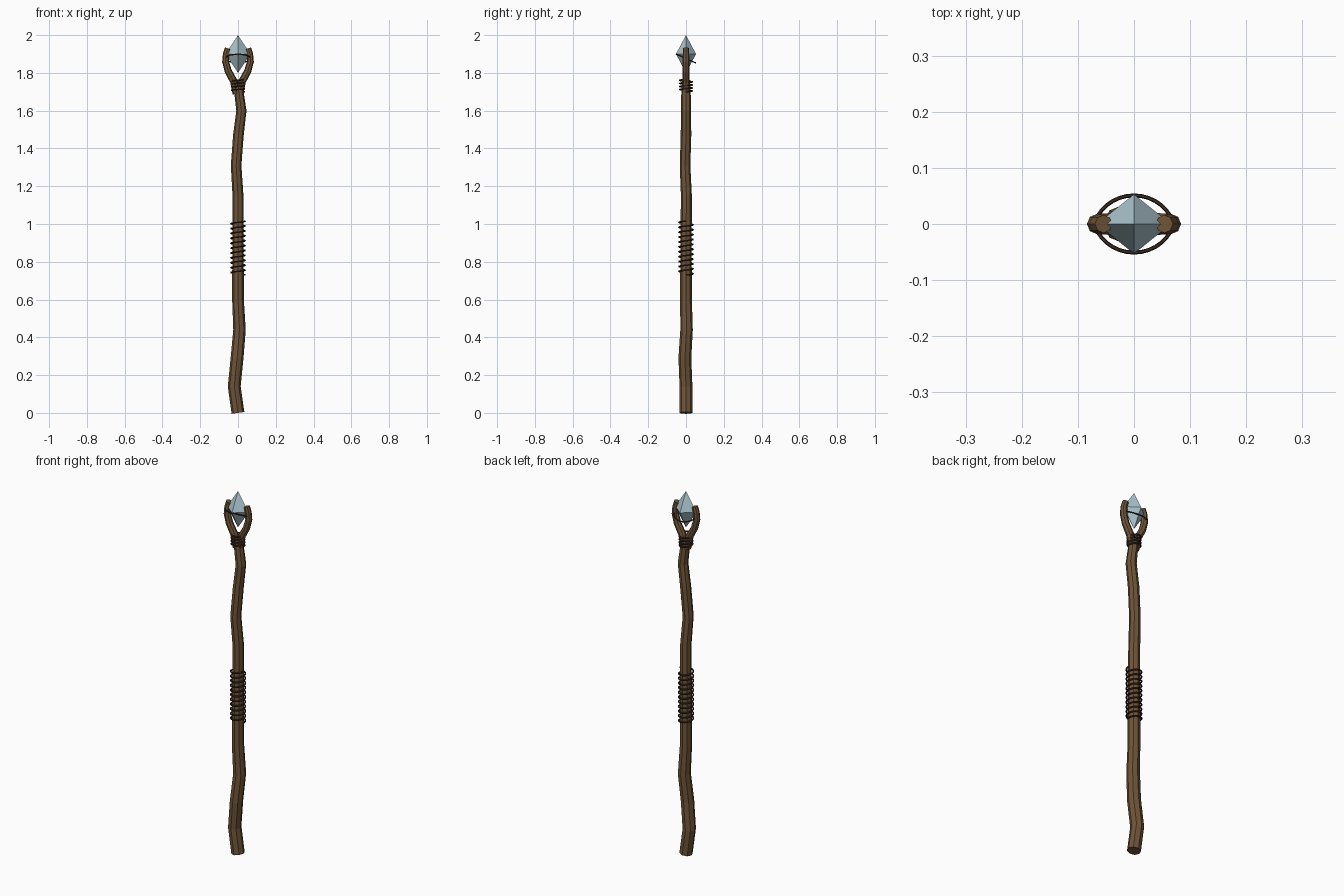
import bpy, bmesh, math
from mathutils import Vector

if "Cube" in bpy.data.objects:
    bpy.data.objects.remove(bpy.data.objects["Cube"])


def material(name, rgb):
    m = bpy.data.materials.new(name)
    m.diffuse_color = (*rgb, 1)
    m.use_nodes = True
    m.node_tree.nodes["Principled BSDF"].inputs["Base Color"].default_value = m.diffuse_color
    return m


WOOD = material("brown wood", (0.16, 0.09, 0.04))
CORD = material("dark cord", (0.045, 0.025, 0.016))
CRYSTAL = material("pale blue crystal", (0.40, 0.54, 0.60))


def finish(bm, name, mat):
    bmesh.ops.recalc_face_normals(bm, faces=bm.faces)
    me = bpy.data.meshes.new(name)
    bm.to_mesh(me)
    bm.free()
    me.materials.append(mat)
    ob = bpy.data.objects.new(name, me)
    bpy.context.collection.objects.link(ob)
    return ob


def tube(name, pts, radii, sides, mat, closed=False, ref=None, turn=0.0):
    """Sweep a polygon along points; ref fixes the section's orientation."""
    pts = [Vector(p) for p in pts]
    n = len(pts)
    bm = bmesh.new()
    rings = []
    for i, p in enumerate(pts):
        if closed:
            t = pts[(i + 1) % n] - pts[i - 1]
        else:
            t = pts[min(i + 1, n - 1)] - pts[max(i - 1, 0)]
        t.normalize()
        u = Vector(ref).cross(t).normalized()
        v = t.cross(u)
        r = radii[i] if isinstance(radii, list) else radii
        ring = []
        for k in range(sides):
            a = 2 * math.pi * k / sides + turn
            ring.append(bm.verts.new(p + r * (math.cos(a) * u + math.sin(a) * v)))
        rings.append(ring)
    for i in range(n if closed else n - 1):
        a, b = rings[i], rings[(i + 1) % n]
        for k in range(sides):
            j = (k + 1) % sides
            bm.faces.new((a[k], a[j], b[j], b[k]))
    if not closed:
        bm.faces.new(rings[0])
        bm.faces.new(rings[-1])
    return finish(bm, name, mat)


def coil(name, z0, z1, turns, r, thick, start=0.0):
    steps = turns * 16
    pts = []
    for i in range(steps + 1):
        a = start + 2 * math.pi * i / 16
        pts.append((r * math.cos(a), r * math.sin(a), z0 + (z1 - z0) * i / steps))
    return tube(name, pts, thick, 6, CORD, ref=(0, 0, 1))


# crooked shaft
path = [(0, 0, 0), (-0.02, 0, 0.14), (-0.005, -0.006, 0.29), (0.008, 0.003, 0.44),
        (0, 0, 0.60), (0, 0, 0.88), (0, 0.002, 1.15), (-0.01, -0.005, 1.31),
        (0.002, 0, 1.47), (0.018, 0, 1.60), (0, 0, 1.735)]
rads = [0.034, 0.034, 0.034, 0.033, 0.031, 0.030, 0.029, 0.028, 0.028, 0.027, 0.024]
tube("shaft", path, rads, 8, WOOD, ref=(0, 1, 0))

# forked prongs holding the crystal
for s, side in ((-1, "left"), (1, "right")):
    prong = [(s * 0.008, 0, 1.69), (s * 0.022, 0, 1.755), (s * 0.052, 0, 1.81),
             (s * 0.066, 0, 1.86), (s * 0.063, 0, 1.90), (s * 0.054, 0, 1.93)]
    tube(side + "_prong", prong, [0.021, 0.020, 0.019, 0.018, 0.017, 0.016],
         8, WOOD, ref=(0, 1, 0))

# crystal: four-sided double pyramid
bm = bmesh.new()
mid = [bm.verts.new(c) for c in ((0.066, 0, 1.9), (0, 0.053, 1.9),
                                 (-0.066, 0, 1.9), (0, -0.053, 1.9))]
tips = [bm.verts.new((0, 0, z)) for z in (1.8, 2.0)]
for k in range(4):
    for t in tips:
        bm.faces.new((mid[k], mid[(k + 1) % 4], t))
finish(bm, "crystal", CRYSTAL)

# cord bindings
coil("grip_wrap", 0.73, 1.015, 11, 0.037, 0.0045)
coil("neck_wrap", 1.70, 1.765, 4, 0.033, 0.0045)

# tilted cord loop around the crystal, pinched at the prongs
loop = []
for i in range(32):
    a = 2 * math.pi * i / 32
    y = 0.051 * math.sin(a) * (0.8 + 0.2 * abs(math.sin(a)))
    loop.append((0.068 * math.cos(a), y, 1.876 - 0.45 * y))
tube("crystal_cord", loop, 0.0035, 6, CORD, closed=True, ref=(0, 0, 1))
